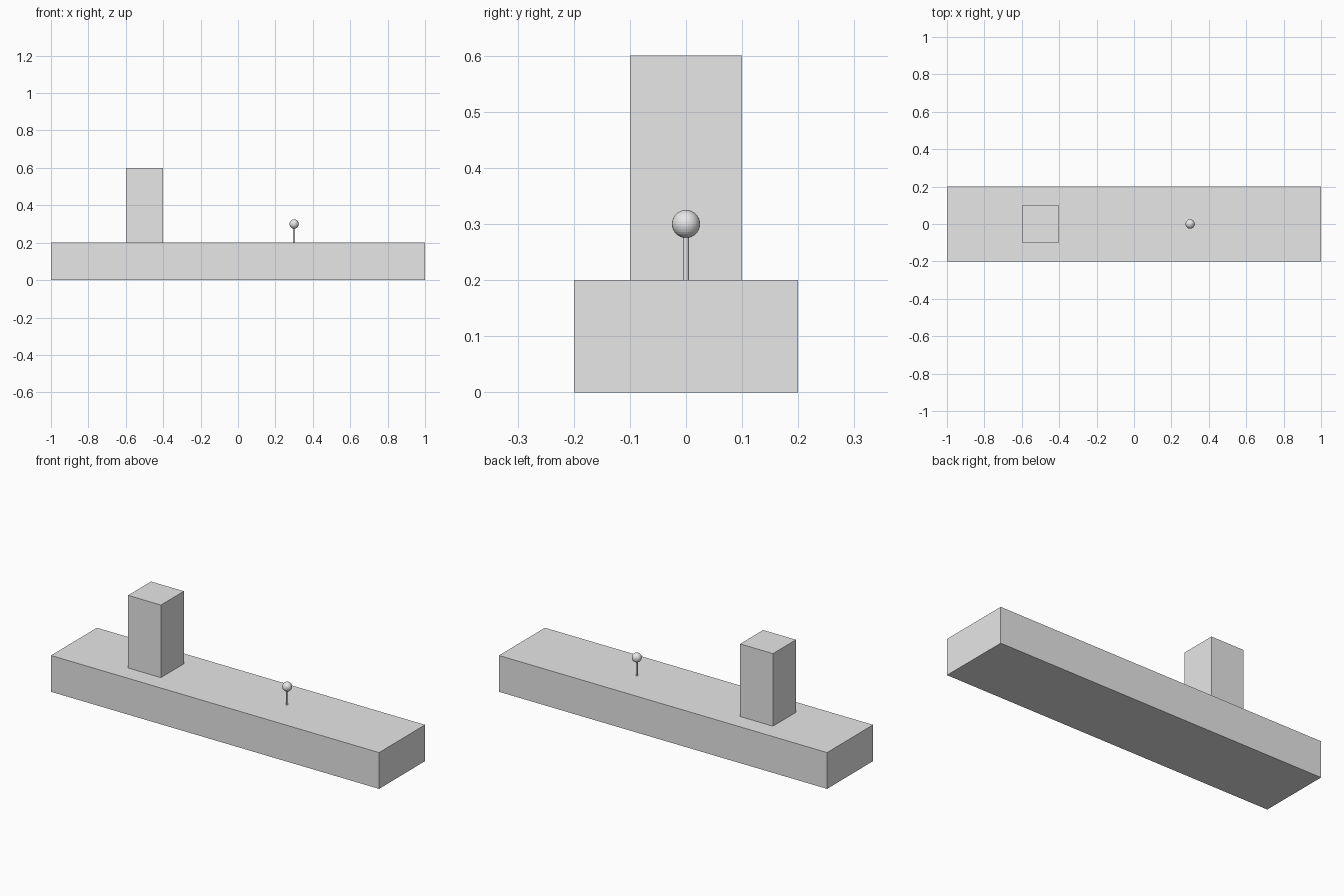
import bpy

if "Cube" in bpy.data.objects:
    bpy.data.objects.remove(bpy.data.objects["Cube"])

grey = bpy.data.materials.new("light_grey")
grey.diffuse_color = (0.8, 0.8, 0.8, 1)
grey.use_nodes = True
grey.node_tree.nodes["Principled BSDF"].inputs["Base Color"].default_value = grey.diffuse_color


def finish(name):
    obj = bpy.context.object
    obj.name = name
    obj.data.materials.append(grey)
    return obj


def block(name, size, centre):
    bpy.ops.mesh.primitive_cube_add(size=1, location=centre)
    obj = finish(name)
    obj.scale = size
    bpy.ops.object.transform_apply(location=False, rotation=False, scale=True)


# Long base slab and square tower
block("base", (2, 0.4, 0.2), (0, 0, 0.1))
block("tower", (0.2, 0.2, 0.4), (-0.5, 0, 0.4))

# Thin pin standing on the base
bpy.ops.mesh.primitive_cylinder_add(vertices=32, radius=0.005, depth=0.1,
                                    location=(0.3, 0, 0.25))
finish("pin_stem")

# Ball on top of the pin
bpy.ops.mesh.primitive_uv_sphere_add(segments=32, ring_count=16, radius=0.025,
                                     location=(0.3, 0, 0.3))
finish("pin_ball")
